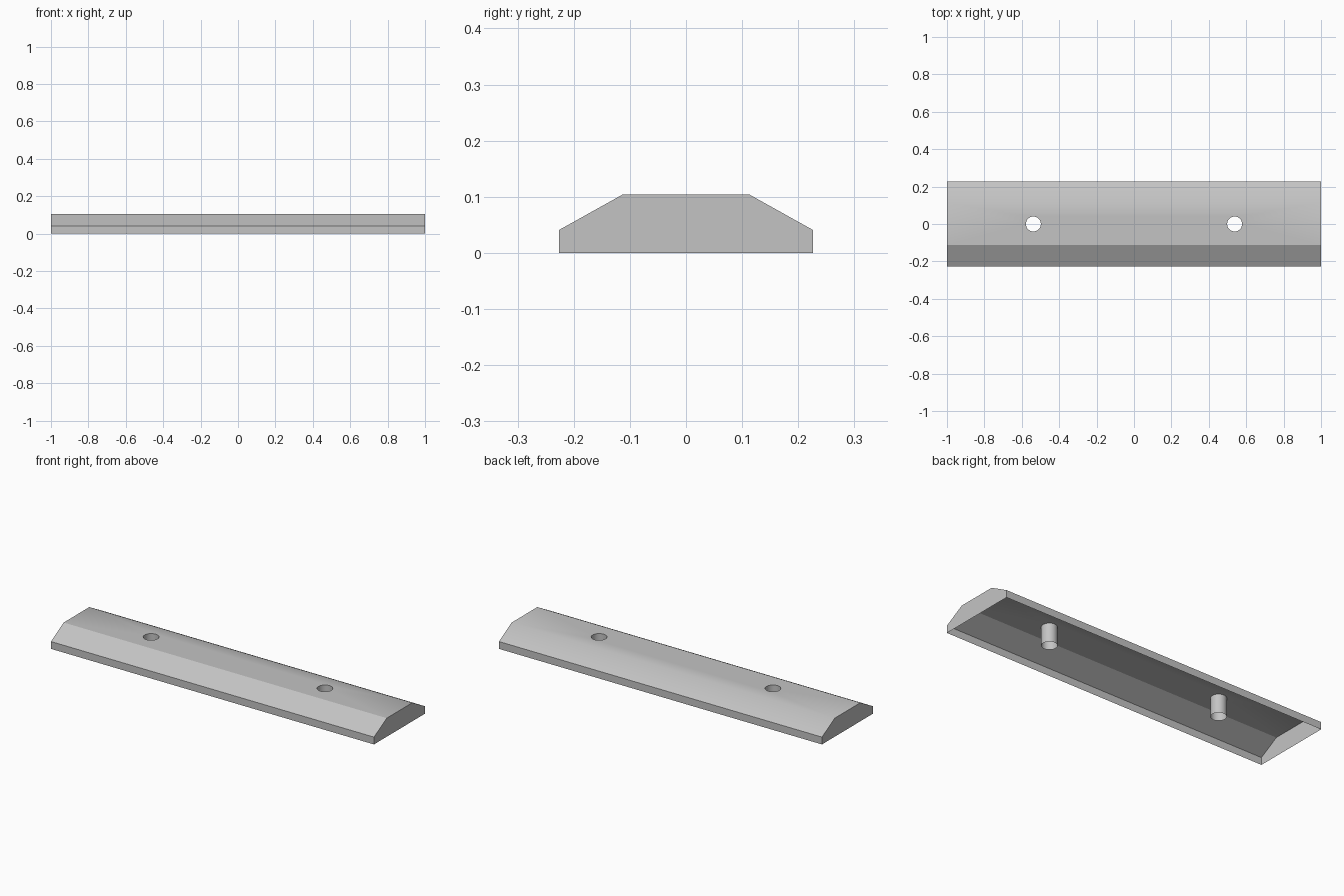
import bpy
import bmesh
import math
from mathutils import Matrix

cube = bpy.data.objects.get("Cube")
if cube:
    bpy.data.objects.remove(cube, do_unlink=True)

HALF_LENGTH = 1.0
HALF_WIDTH, HALF_TOP = 0.226, 0.113
WALL_HEIGHT, HEIGHT = 0.041, 0.104
HOLE_X, HOLE_RADIUS, SIDES = 0.538, 0.04, 32

grey = bpy.data.materials.new("plain grey")
grey.use_nodes = True
colour = (0.55, 0.55, 0.55, 1)
grey.diffuse_color = colour
grey.node_tree.nodes["Principled BSDF"].inputs["Base Color"].default_value = colour


def finish(name, bm):
    mesh = bpy.data.meshes.new(name)
    bm.to_mesh(mesh)
    bm.free()
    mesh.materials.append(grey)
    obj = bpy.data.objects.new(name, mesh)
    bpy.context.collection.objects.link(obj)
    return obj


# Open-bottomed shell: bevelled profile swept along x
bm = bmesh.new()
half = [(HALF_WIDTH, 0), (HALF_WIDTH, WALL_HEIGHT), (HALF_TOP, HEIGHT)]
profile = half + [(-y, z) for y, z in reversed(half)]
ends = [[bm.verts.new((x, y, z)) for y, z in profile]
        for x in (-HALF_LENGTH, HALF_LENGTH)]
left, right = ends
for i in (0, 1, 3, 4):
    bm.faces.new((left[i], left[i + 1], right[i + 1], right[i]))
for end in ends:
    bm.faces.new(end)

# Flat top pierced by two round holes
rim = [bm.edges.get((end[2], end[3])) for end in ends]
rim += [bm.edges.get((left[i], right[i])) for i in (2, 3)]
for side in (-1, 1):
    ring = bmesh.ops.create_circle(
        bm, cap_ends=False, radius=HOLE_RADIUS, segments=SIDES,
        matrix=Matrix.Translation((side * HOLE_X, 0, HEIGHT)))["verts"]
    rim += list({e for v in ring for e in v.link_edges})
bmesh.ops.triangle_fill(bm, use_beauty=True, use_dissolve=False, edges=rim)

# Outward normals; only the top and the back slope blend smoothly
bm.normal_update()
for face in bm.faces:
    outward = face.calc_center_median()
    outward.z -= HEIGHT / 4
    if abs(face.normal.z) > 0.9:
        outward = Matrix.Identity(3).col[2]
    if face.normal.dot(outward) < 0:
        face.normal_flip()
    face.smooth = True
bm.normal_update()
for edge in bm.edges:
    if len(edge.link_faces) == 2:
        middle_y = sum(v.co.y for v in edge.verts) / 2
        limit = 40 if middle_y > 0 else 20
        edge.smooth = edge.calc_face_angle() < math.radians(limit)
finish("bevelled_shell", bm)

# Hollow tubes below the holes, facing inward
for side, name in ((1, "left_screw_tube"), (-1, "right_screw_tube")):
    bm = bmesh.new()
    bmesh.ops.create_cone(
        bm, cap_ends=False, segments=SIDES, radius1=HOLE_RADIUS,
        radius2=HOLE_RADIUS, depth=HEIGHT,
        matrix=Matrix.Translation((side * HOLE_X, 0, HEIGHT / 2)))
    bmesh.ops.reverse_faces(bm, faces=bm.faces[:])
    for face in bm.faces:
        face.smooth = True
    finish(name, bm)
